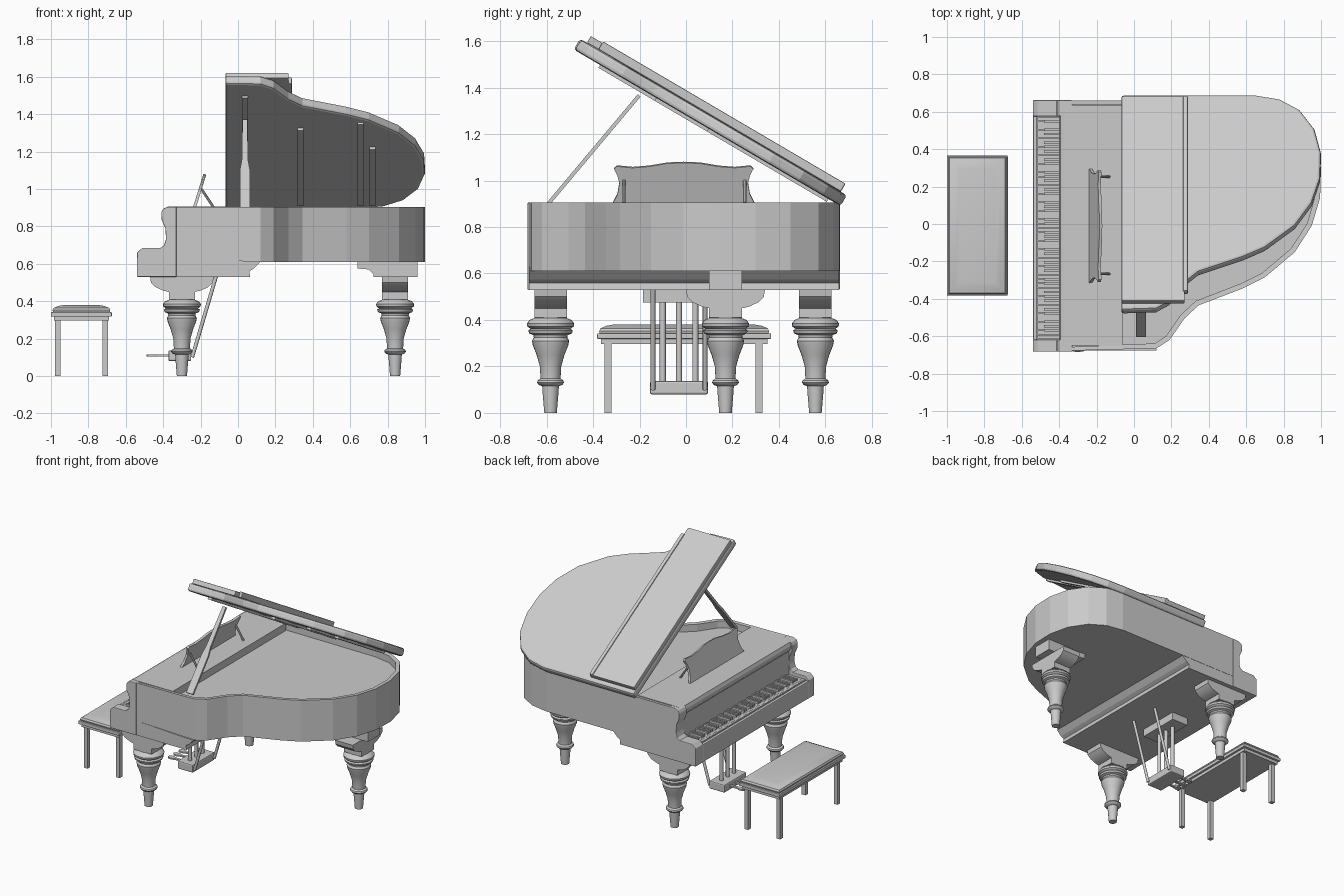
import bpy, bmesh, math
from mathutils import Matrix, Vector

if "Cube" in bpy.data.objects:
    bpy.data.objects.remove(bpy.data.objects["Cube"])

def finish(name, bm, mat=None, bevel=0, segs=2, smooth=False):
    bmesh.ops.recalc_face_normals(bm, faces=bm.faces)
    if mat is not None:
        bm.transform(mat)
    me = bpy.data.meshes.new(name)
    bm.to_mesh(me)
    bm.free()
    ob = bpy.data.objects.new(name, me)
    bpy.context.collection.objects.link(ob)
    if bevel:
        m = ob.modifiers.new("bevel", 'BEVEL')
        m.width, m.segments = bevel, segs
        m.limit_method, m.angle_limit = 'ANGLE', math.radians(40)
    if smooth:
        bpy.ops.object.select_all(action='DESELECT')
        ob.select_set(True)
        bpy.context.view_layer.objects.active = ob
        bpy.ops.object.shade_smooth_by_angle(angle=math.radians(35))
    return ob

def prism(name, pts, axis, a, b, **kw):
    """Extrude a 2D profile along an axis from a to b."""
    put = {'x': lambda p, t: (t, p[0], p[1]),
           'y': lambda p, t: (p[0], t, p[1]),
           'z': lambda p, t: (p[0], p[1], t)}[axis]
    bm = bmesh.new()
    lo = [bm.verts.new(put(p, a)) for p in pts]
    hi = [bm.verts.new(put(p, b)) for p in pts]
    bm.faces.new(lo)
    bm.faces.new(hi)
    for i in range(len(pts)):
        j = (i + 1) % len(pts)
        bm.faces.new((lo[i], lo[j], hi[j], hi[i]))
    return finish(name, bm, **kw)

def box(name, x, y, z, **kw):
    return prism(name, [(x[0], y[0]), (x[1], y[0]), (x[1], y[1]), (x[0], y[1])], 'z', *z, **kw)

def rod(name, p, q, r, sides=12):
    p, q = Vector(p), Vector(q)
    bm = bmesh.new()
    bmesh.ops.create_cone(bm, cap_ends=True, segments=sides, radius1=r, radius2=r, depth=(q - p).length)
    rot = (q - p).to_track_quat('Z', 'Y').to_matrix().to_4x4()
    return finish(name, bm, Matrix.Translation((p + q) / 2) @ rot, smooth=True)

def lathe(name, prof, x, y, sides=24):
    bm = bmesh.new()
    rings = [[bm.verts.new((x + r * math.cos(k * math.tau / sides), y + r * math.sin(k * math.tau / sides), z))
              for k in range(sides)] for r, z in prof]
    for a, b in zip(rings, rings[1:]):
        for k in range(sides):
            j = (k + 1) % sides
            bm.faces.new((a[k], a[j], b[j], b[k]))
    bm.faces.new(rings[0])
    bm.faces.new(rings[-1])
    return finish(name, bm, smooth=True)

# Case: outline extruded, top inset and sunk to leave a rim round the soundboard
curve = [(.12, -.665), (.19, -.62), (.27, -.505), (.345, -.435), (.58, -.345), (.70, -.285), (.86, -.15),
         (.95, -.01), (.995, .14), (1, .30), (.965, .45), (.885, .57), (.78, .635), (.65, .66)]
bm = bmesh.new()
base = bm.faces.new([bm.verts.new((x, y, .61)) for x, y in [(-.375, -.678)] + curve + [(-.375, .66)]])
ext = bmesh.ops.extrude_face_region(bm, geom=[base])['geom']
bmesh.ops.translate(bm, verts=[g for g in ext if isinstance(g, bmesh.types.BMVert)], vec=(0, 0, .295))
bmesh.ops.recalc_face_normals(bm, faces=bm.faces)
if not any(f.normal.z < -.9 for f in bm.faces):
    bm.faces.new(list(base.verts))
top = max(bm.faces, key=lambda f: f.calc_center_median().z)
bmesh.ops.inset_region(bm, faces=[top], thickness=.028)
for v in top.verts:
    v.co.z -= .002
inner = bmesh.ops.extrude_discrete_faces(bm, faces=[top])['faces'][0]
bmesh.ops.translate(bm, verts=list(inner.verts), vec=(0, 0, -.05))
finish("case", bm)

# Key bed, key slip, fall board with front deck
prism("key_bed", [(-.53, .53), (.065, .53), (.06, .56), (.085, .575), (.12, .612), (-.375, .635), (-.53, .635)],
      'y', -.676, .658)
box("key_slip", (-.54, -.518), (-.62, .58), (.53, .657), bevel=.006)
prism("front_deck", [(-.385, .62), (-.385, .83), (-.40, .85), (-.402, .875), (-.393, .897), (-.375, .906),
                     (-.062, .906), (-.062, .62)], 'y', -.65, .635)

# Scrolled cheeks at both ends of the keyboard
cheek = [(-.54, .53), (-.54, .66), (-.512, .685), (-.415, .685), (-.395, .70), (-.385, .73), (-.388, .79),
         (-.408, .835), (-.41, .875), (-.40, .895), (-.375, .905), (-.33, .905), (-.33, .53)]
prism("cheek_treble", cheek, 'y', -.682, -.618, bevel=.004)
prism("cheek_bass", cheek, 'y', .575, .662, bevel=.004)

# Keys
y0, pitch = .572, 1.187 / 52
for i in range(52):
    y = y0 - i * pitch
    box("white_key", (-.517, -.383), (y - pitch + .0015, y), (.63, .663))
    if i % 7 in (0, 2, 3, 5, 6) and i < 51:
        box("black_key", (-.482, -.383), (y - pitch - .006, y - pitch + .007), (.66, .677))

# Lid, folded front flap and battens, built flat then raised on the hinge line
tilt = Matrix.Translation((0, .662, .885)) @ Matrix.Rotation(math.radians(-30.4), 4, 'X')
flat = [(x, y - .66) for x, y in [(-.068, -.672)] + curve + [(-.068, .66)]]
prism("lid", flat, 'z', .006, .060, mat=tilt, bevel=.014)
box("lid_flap", (-.066, .27), (-1.297, -.03), (.060, .093), mat=tilt, bevel=.004)
box("flap_lip", (.262, .288), (-1.24, -.03), (.060, .100), mat=tilt, bevel=.006)
for x, s in ((.038, 1.2), (.335, .86), (.655, .92), (.718, .66)):
    box("lid_batten", (x - .016, x + .016), (-s, -.06), (-.008, .008), mat=tilt)

# Lid prop
half = [(.026, 0), (.026, .27), (.017, .33), (.013, .615)]
prism("lid_prop", half + [(-x, z) for x, z in reversed(half)], 'y', -.008, .008,
      mat=Matrix.Translation((.037, -.597, .895)) @ Matrix.Rotation(math.radians(-40), 4, 'X'))

# Music desk with scalloped outline and two struts
side = [(.305, 0), (.285, .04), (.277, .09), (.285, .125), (.30, .155), (.287, .167), (.22, .160), (.15, .166), (.07, .180)]
prism("music_desk", side + [(0, .183)] + [(-y, z) for y, z in reversed(side)], 'x', -.008, .008,
      mat=Matrix.Translation((-.232, -.01, .904)) @ Matrix.Rotation(math.radians(17.4), 4, 'Y'))
for y in (-.267, .253):
    rod("desk_strut", (-.195, y, 1.0), (-.132, y, .904), .007, 8)

# Turned legs with bowl shaped brackets
turning = [(.027, 0), (.034, .085), (.036, .115), (.05, .12), (.058, .13), (.055, .14), (.043, .148), (.046, .20),
           (.06, .25), (.076, .29), (.08, .31), (.072, .325), (.074, .335), (.092, .342), (.096, .355), (.086, .362),
           (.1, .372), (.102, .385), (.09, .40), (.07, .408), (.07, .42)]
bowl = [(.07, .41), (.07, .45), (.10, .457), (.14, .475), (.165, .50), (.17, .531)]
bowl += [(-x, z) for x, z in reversed(bowl)]
for y in (-.583, .557):
    lathe("front_leg", turning, -.3, y)
    prism("front_leg_bracket", [(x - .3, z) for x, z in bowl], 'y', y - .07, y + .07, smooth=True)
lathe("back_leg", turning, .84, .17)
prism("back_leg_bracket", [(y + .17, z) for y, z in bowl], 'x', .77, .91, smooth=True)
prism("back_leg_block", [(.64, .615), (.64, .575), (.70, .57), (.725, .545), (.725, .53), (.96, .53), (.96, .615)],
      'y', .10, .24)

# Pedal lyre
box("lyre_box", (-.372, -.25), (-.155, .095), (.08, .137), bevel=.008)
box("lyre_top", (-.37, -.24), (-.185, .125), (.475, .531))
for y in (-.10, -.03, .04):
    rod("lyre_column", (-.31, y, .13), (-.31, y, .48), .013)
for y in (-.142, .082):
    rod("lyre_brace", (-.245, y, .10), (-.115, y, .54), .010)
pedal = [(-.36, .009), (-.43, .009), (-.455, .018), (-.48, .016), (-.49, 0)]
pedal += [(x, -y) for x, y in reversed(pedal[:-1])]
for y in (-.09, -.03, .03):
    prism("pedal", [(px, py + y) for px, py in pedal], 'z', .105, .115)

# Bench
box("bench_top", (-1, -.675), (-.382, .366), (.318, .342), bevel=.004)
box("bench_apron", (-.985, -.69), (-.365, .35), (.296, .32))
bm = bmesh.new()
rings = []
for inset, z in ((.012, .338), (.008, .352), (.014, .364), (.04, .375), (.07, .38)):
    rings.append([bm.verts.new(c) for c in ((-1 + inset, -.382 + inset, z), (-.675 - inset, -.382 + inset, z),
                                            (-.675 - inset, .366 - inset, z), (-1 + inset, .366 - inset, z))])
for a, b in zip(rings, rings[1:]):
    for k in range(4):
        bm.faces.new((a[k], a[k - 1], b[k - 1], b[k]))
bm.faces.new(rings[0])
bm.faces.new(rings[-1])
finish("bench_cushion", bm, smooth=True)
for x in (-.963, -.709):
    for y in (-.335, .315):
        box("bench_leg", (x - .015, x + .015), (y - .015, y + .015), (0, .31))
